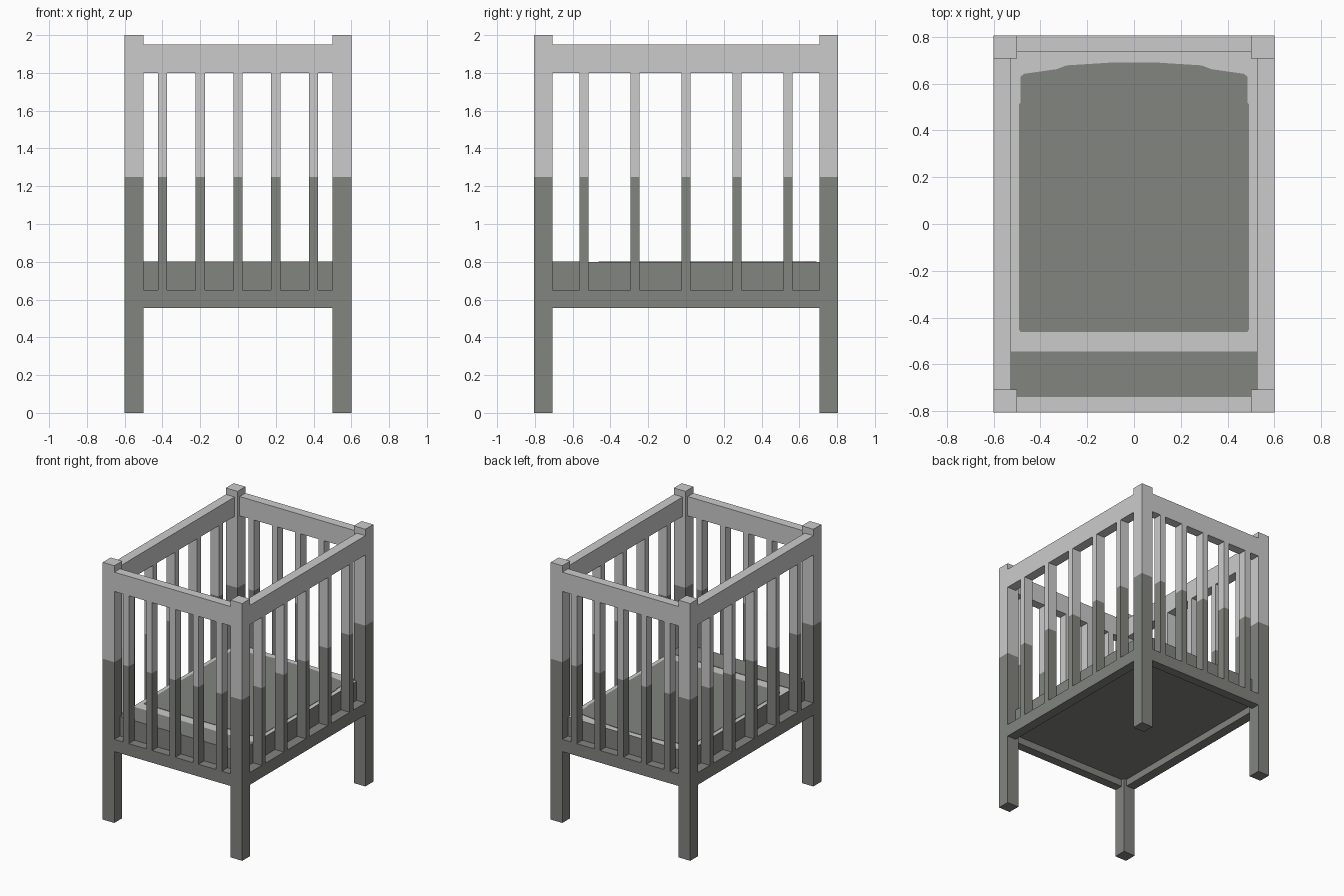
import bpy, bmesh

if "Cube" in bpy.data.objects:
    bpy.data.objects.remove(bpy.data.objects["Cube"])

HX, HY = 0.6, 0.805      # outer half sizes
PX, PY = 0.5, 0.708      # inner faces of the posts
RX, RY = 0.525, 0.735    # inner faces of the rails
SPLIT = 1.25             # paint line height


def material(name, rgb):
    m = bpy.data.materials.new(name)
    m.diffuse_color = (*rgb, 1)
    m.use_nodes = True
    m.node_tree.nodes["Principled BSDF"].inputs["Base Color"].default_value = m.diffuse_color
    return m


LIGHT = material("light_grey", (0.60, 0.60, 0.60))
DARK = material("dark_grey", (0.225, 0.232, 0.212))


def finish(name, bm, rule):
    """Make the object; rule(face) returns 0 for light, 1 for dark."""
    bmesh.ops.recalc_face_normals(bm, faces=bm.faces)
    for f in bm.faces:
        f.material_index = rule(f)
    me = bpy.data.meshes.new(name)
    bm.to_mesh(me)
    bm.free()
    me.materials.append(LIGHT)
    me.materials.append(DARK)
    ob = bpy.data.objects.new(name, me)
    bpy.context.collection.objects.link(ob)
    return ob


def by_height(f):
    return int(f.calc_center_median().z < SPLIT)


def box(name, x0, x1, y0, y1, z0, z1, rule=by_height):
    bm = bmesh.new()
    bmesh.ops.create_cube(bm, size=1)
    for v in bm.verts:
        v.co.x = x1 if v.co.x > 0 else x0
        v.co.y = y1 if v.co.y > 0 else y0
        v.co.z = z1 if v.co.z > 0 else z0
    if z0 < SPLIT < z1:   # cut a loop at the paint line
        bmesh.ops.bisect_plane(bm, geom=bm.verts[:] + bm.edges[:] + bm.faces[:],
                               plane_co=(0, 0, SPLIT), plane_no=(0, 0, 1))
    return finish(name, bm, rule)


def span(s, a, b):
    return sorted((s * a, s * b))


def plate(name, outline, z, t=0.003):
    bm = bmesh.new()
    f = bm.faces.new([bm.verts.new((x, y, z)) for x, y in outline])
    r = bmesh.ops.extrude_face_region(bm, geom=[f])
    for v in r["geom"]:
        if isinstance(v, bmesh.types.BMVert):
            v.co.z += t
    return finish(name, bm, lambda f: 1)


# corner posts
for sx in (-1, 1):
    for sy in (-1, 1):
        box("corner_post", *span(sx, PX, HX), *span(sy, PY, HY), 0, 2)

for s in (-1, 1):
    ys, xs = span(s, RY, HY), span(s, RX, HX)
    # top and bottom rails
    for label, z0, z1 in (("bottom_rail", 0.555, 0.65), ("top_rail", 1.80, 1.95)):
        box("end_" + label, -PX, PX, *ys, z0, z1)
        box("side_" + label, *xs, -PY, PY, z0, z1)
    # upright slats
    for i in range(-2, 3):
        box("end_slat", i * 0.2 - 0.024, i * 0.2 + 0.024, *ys, 0.65, 1.80)
        box("side_slat", *xs, i * 0.27 - 0.024, i * 0.27 + 0.024, 0.65, 1.80)

# mattress: dark sides, light sheet on top
box("mattress", -RX, RX, -RY, RY, 0.61, 0.798, lambda f: int(f.normal.z < 0.5))

# blanket with a softly curved back edge, and dark pillow band at the front
half = [(0.485, -0.462), (0.492, -0.45), (0.492, 0.51), (0.485, 0.52), (0.485, 0.63),
        (0.47, 0.642), (0.33, 0.662), (0.29, 0.678), (0.1, 0.69)]
plate("blanket", half + [(-x, y) for x, y in reversed(half)], 0.798)
plate("foot_band", [(-RX, -RY), (RX, -RY), (RX, -0.545), (-RX, -0.545)], 0.798)
